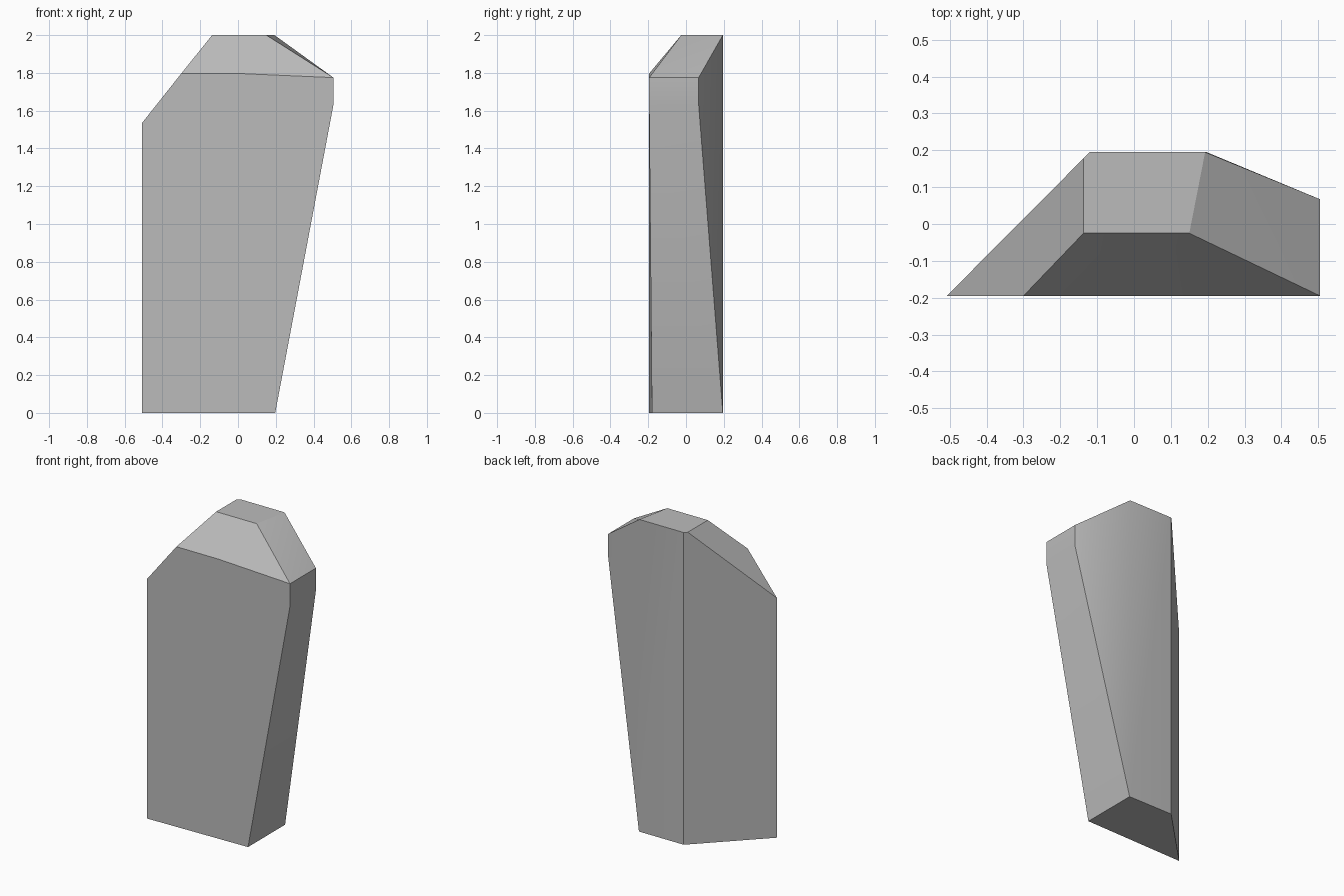
import bpy
import bmesh
import math

# Remove the default cube
default_cube = bpy.data.objects.get("Cube")
if default_cube:
    bpy.data.objects.remove(default_cube, do_unlink=True)


def make_material(name, color):
    material = bpy.data.materials.new(name)
    material.use_nodes = True
    material.diffuse_color = color
    shader = material.node_tree.nodes["Principled BSDF"]
    shader.inputs["Base Color"].default_value = color
    shader.inputs["Roughness"].default_value = 0.9
    return material


def make_convex_stone(name, corner_groups, material):
    """Wrap the corner points in a convex skin and merge its flat faces."""
    bm = bmesh.new()
    for group in corner_groups:
        for point in group:
            bm.verts.new(point)
    bmesh.ops.convex_hull(bm, input=bm.verts[:])
    loose = [v for v in bm.verts if not v.link_faces]
    bmesh.ops.delete(bm, geom=loose, context='VERTS')
    bmesh.ops.dissolve_limit(bm, angle_limit=math.radians(1.5),
                             verts=bm.verts[:], edges=bm.edges[:])
    bmesh.ops.recalc_face_normals(bm, faces=bm.faces[:])
    mesh = bpy.data.meshes.new(name)
    bm.to_mesh(mesh)
    bm.free()
    mesh.materials.append(material)
    stone = bpy.data.objects.new(name, mesh)
    bpy.context.scene.collection.objects.link(stone)
    return stone


front, back, side_back = -0.195, 0.195, 0.067

# Foot of the stone
foot = [(-0.508, front, 0), (0.197, -0.18, 0),
        (0.197, back, 0), (-0.12, back, 0)]

# Overhanging side, with a short upright band at its widest point
overhang = [(0.505, y, z) for y in (front, side_back) for z in (1.63, 1.775)]

# Shoulder where the front and the slanted side begin to slope inward
shoulder = [(-0.508, front, 1.535), (-0.3, front, 1.797), (0, front, 1.797)]

# Flat crown
crown = [(-0.137, -0.025, 2), (0.15, -0.025, 2), (0.193, back, 2),
         (-0.12, back, 2), (-0.137, 0.178, 2)]

stone_grey = make_material("stone grey", (0.5, 0.5, 0.5, 1))
stone = make_convex_stone("standing_stone",
                          [foot, overhang, shoulder, crown], stone_grey)

# Soften only the shallow edges
bpy.ops.object.select_all(action='DESELECT')
stone.select_set(True)
bpy.context.view_layer.objects.active = stone
bpy.ops.object.shade_smooth_by_angle(angle=math.radians(30))
